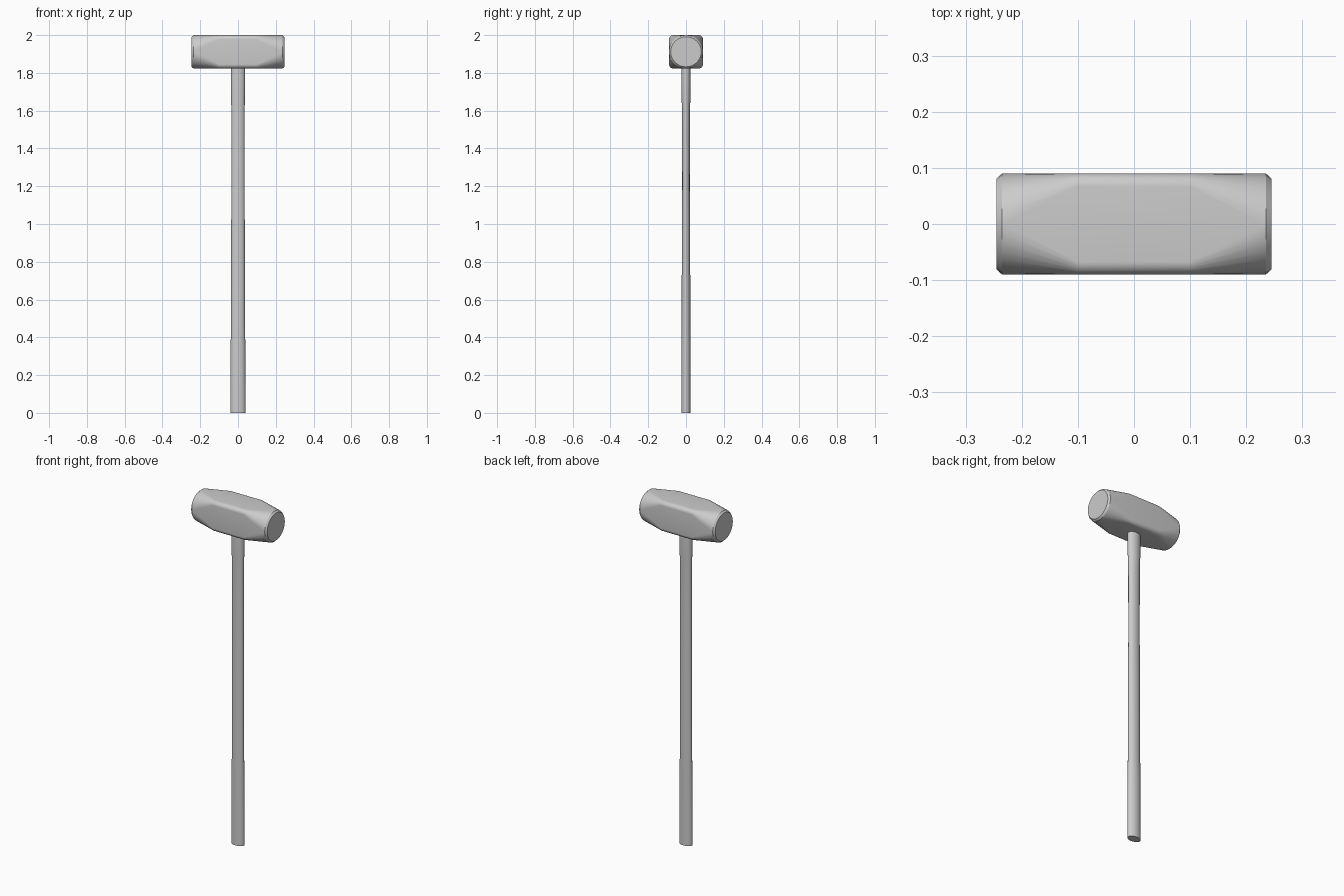
import bpy, bmesh
from math import sin, cos, pi

if "Cube" in bpy.data.objects:
    bpy.data.objects.remove(bpy.data.objects["Cube"])


def loft(name, rings, angle):
    """Skin a list of equal-length point rings and cap both ends."""
    bm = bmesh.new()
    loops = [[bm.verts.new(p) for p in ring] for ring in rings]
    for a, b in zip(loops, loops[1:]):
        for i in range(len(a)):
            j = (i + 1) % len(a)
            bm.faces.new((a[i], a[j], b[j], b[i]))
    bm.faces.new(loops[0])
    bm.faces.new(loops[-1])
    bmesh.ops.remove_doubles(bm, verts=bm.verts, dist=1e-5)
    bmesh.ops.recalc_face_normals(bm, faces=bm.faces)
    mesh = bpy.data.meshes.new(name)
    bm.to_mesh(mesh)
    bm.free()
    obj = bpy.data.objects.new(name, mesh)
    bpy.context.collection.objects.link(obj)
    bpy.context.view_layer.objects.active = obj
    obj.select_set(True)
    bpy.ops.object.shade_smooth_by_angle(angle=angle)
    obj.select_set(False)
    return obj


def head_ring(x, half, corner, steps=8):
    """Rounded square across x; corner == half gives a circle."""
    c = half - corner
    ring = []
    for k, (sy, sz) in enumerate([(1, 1), (-1, 1), (-1, -1), (1, -1)]):
        for j in range(steps + 1):
            a = (k + j / steps) * pi / 2
            ring.append((x, sy * c + corner * cos(a),
                         1.9115 + 0.983 * (sz * c + corner * sin(a))))
    return ring


def handle_ring(z, rx, ry, n=24):
    return [(rx * cos(2 * pi * i / n), ry * sin(2 * pi * i / n), z) for i in range(n)]


# Head: square middle blending into round, bevelled striking faces
half_profile = [(0.10, 0.09, 0.023), (0.235, 0.09, 0.09), (0.245, 0.081, 0.081)]
profile = [(-x, h, c) for x, h, c in reversed(half_profile)] + half_profile
loft("hammer_head", [head_ring(*p) for p in profile], 0.45)

# Handle: oval shaft, slimmer in the middle
shaft = [(0, 0.04, 0.025), (0.34, 0.039, 0.025), (0.5, 0.037, 0.023),
         (0.96, 0.036, 0.022), (1.2, 0.035, 0.02), (1.6, 0.035, 0.021),
         (1.68, 0.037, 0.024), (1.75, 0.038, 0.025), (1.84, 0.038, 0.025)]
loft("handle", [handle_ring(*s) for s in shaft], 0.6)
